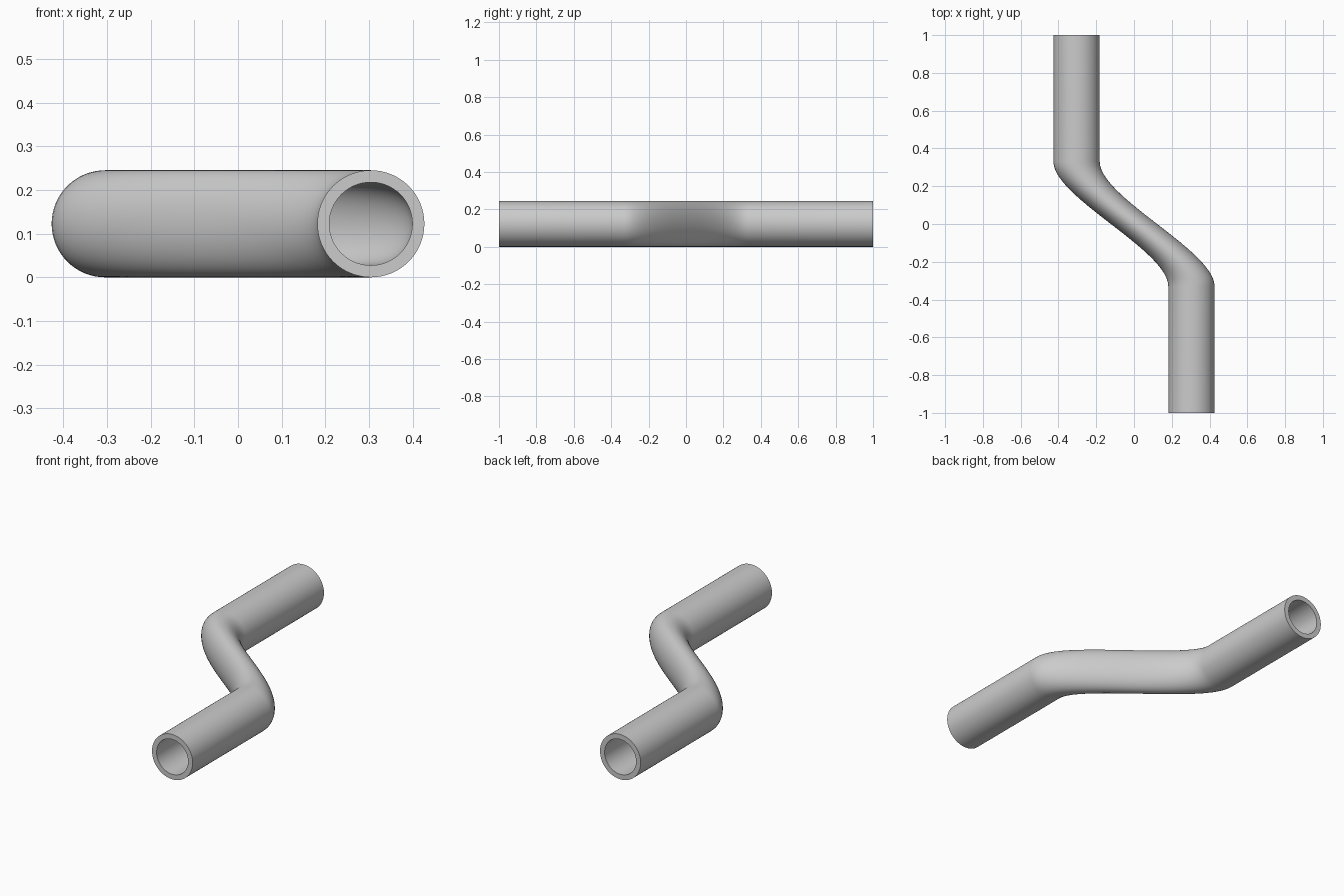
import bpy, bmesh, math

if "Cube" in bpy.data.objects:
    bpy.data.objects.remove(bpy.data.objects["Cube"])

SIDES = 64
R_OUT, R_IN = 0.1225, 0.095
OFFSET, BEND, HANDLE = 0.304, 0.33, 0.19   # sideways shift, half bend length, handle length


def bezier(a, b, c, d, t):
    u = 1 - t
    return u**3 * a + 3 * u * u * t * b + 3 * u * t * t * c + t**3 * d


# Centre line: straight, S bend, straight
path = [(OFFSET, -1.0)]
STEPS = 28
for i in range(STEPS + 1):
    t = i / STEPS
    path.append((bezier(OFFSET, OFFSET, -OFFSET, -OFFSET, t),
                 bezier(-BEND, -BEND + HANDLE, BEND - HANDLE, BEND, t)))
path.append((-OFFSET, 1.0))

bm = bmesh.new()


def ring(x, y, r):
    # Cross-sections stay upright and parallel to the front
    return [bm.verts.new((x + r * math.cos(2 * math.pi * k / SIDES), y,
                          R_OUT + r * math.sin(2 * math.pi * k / SIDES)))
            for k in range(SIDES)]


def bridge(a, b):
    for k in range(SIDES):
        n = (k + 1) % SIDES
        bm.faces.new((a[k], a[n], b[n], b[k]))


# Outer skin forward, inner bore back, joined by the end rims
loops = [ring(x, y, R_OUT) for x, y in path]
loops += [ring(x, y, R_IN) for x, y in reversed(path)]
for i, loop in enumerate(loops):
    bridge(loop, loops[(i + 1) % len(loops)])
bmesh.ops.recalc_face_normals(bm, faces=bm.faces)

mesh = bpy.data.meshes.new("offset_pipe")
bm.to_mesh(mesh)
bm.free()
pipe = bpy.data.objects.new("offset_pipe", mesh)
bpy.context.collection.objects.link(pipe)
bpy.context.view_layer.objects.active = pipe
pipe.select_set(True)
bpy.ops.object.shade_smooth_by_angle(angle=math.radians(35))
